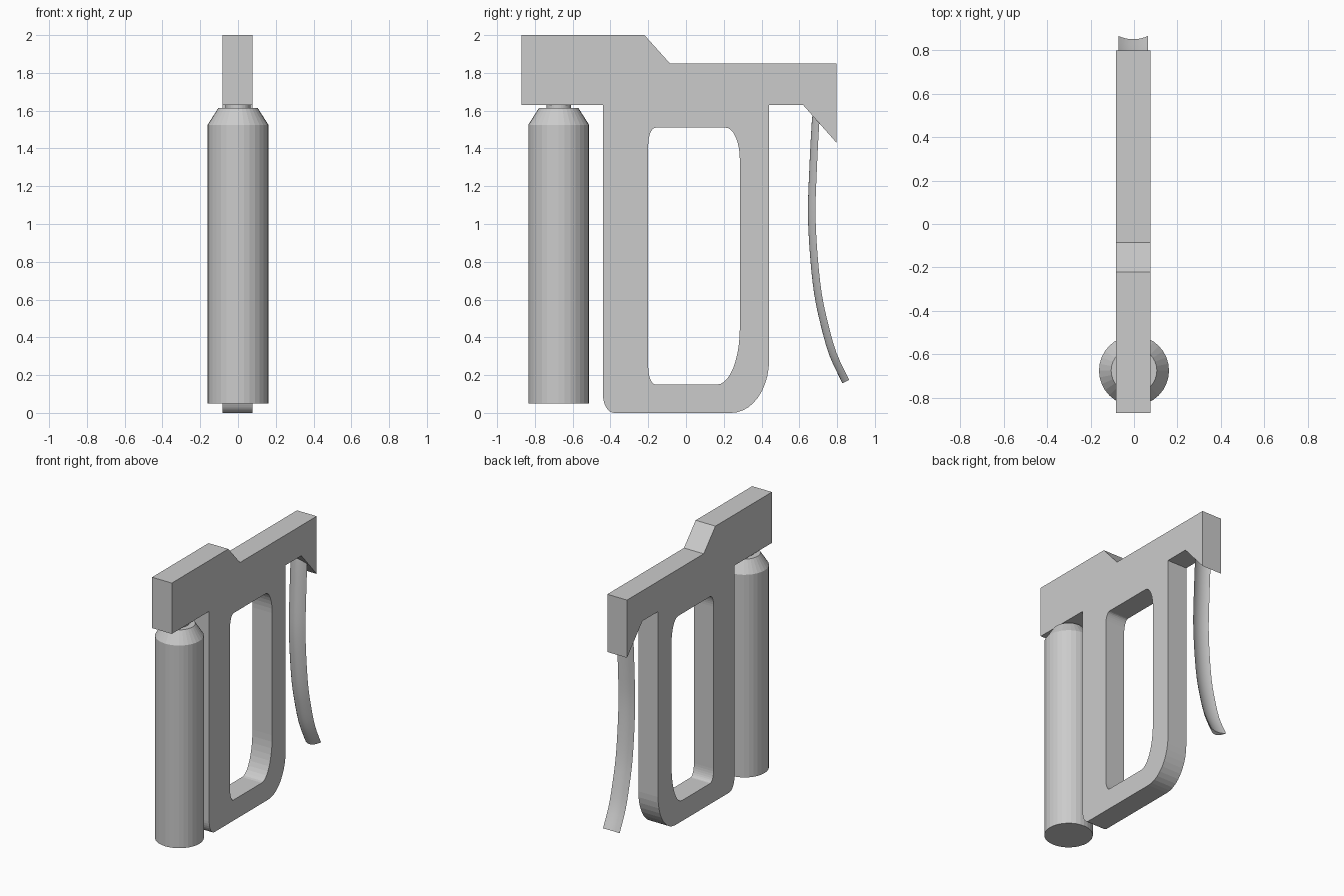
import bpy, bmesh, math
from mathutils import Vector

if "Cube" in bpy.data.objects:
    bpy.data.objects.remove(bpy.data.objects["Cube"])

XC, HALF = -0.0035, 0.0795   # centre and half thickness of the flat body

grey = bpy.data.materials.new("light grey")
grey.diffuse_color = (0.6, 0.6, 0.6, 1)
grey.use_nodes = True
grey.node_tree.nodes["Principled BSDF"].inputs["Base Color"].default_value = grey.diffuse_color


def add_object(name, mesh):
    ob = bpy.data.objects.new(name, mesh)
    bpy.context.collection.objects.link(ob)
    mesh.materials.clear()
    mesh.materials.append(grey)
    return ob


def corner(start, corner_pt, end, n=8):
    """Quarter ellipse from start to end, rounding off corner_pt."""
    s, c, e = Vector(start), Vector(corner_pt), Vector(end)
    centre = s + e - c
    return [tuple(centre + (s - centre) * math.cos(a) + (e - centre) * math.sin(a))
            for a in (i * math.pi / 2 / n for i in range(n + 1))]


def mesh_from_bmesh(name, bm):
    bmesh.ops.recalc_face_normals(bm, faces=bm.faces)
    me = bpy.data.meshes.new(name)
    bm.to_mesh(me)
    bm.free()
    return add_object(name, me)


# Body: side profile (y, z) with grip opening, extruded along x
outline = [(-0.87, 1.63), (-0.87, 2.0), (-0.22, 2.0), (-0.085, 1.85),
           (0.797, 1.85), (0.797, 1.43), (0.62, 1.63), (0.44, 1.63)]
outline += corner((0.44, 0.28), (0.44, 0), (0.24, 0), 10)
outline += corner((-0.38, 0), (-0.44, 0), (-0.44, 0.10))
outline += [(-0.44, 1.63)]
opening = corner((-0.20, 1.42), (-0.20, 1.51), (-0.16, 1.51))
opening += corner((0.21, 1.51), (0.285, 1.51), (0.285, 1.34))
opening += corner((0.285, 0.45), (0.285, 0.15), (0.165, 0.15), 10)
opening += corner((-0.16, 0.15), (-0.20, 0.15), (-0.20, 0.24))

curve = bpy.data.curves.new("body_profile", 'CURVE')
curve.dimensions = '2D'
curve.fill_mode = 'BOTH'
curve.extrude = HALF
for pts in (outline, opening):
    sp = curve.splines.new('POLY')
    sp.points.add(len(pts) - 1)
    for p, (y, z) in zip(sp.points, pts):
        p.co = (y, z, 0, 1)
    sp.use_cyclic_u = True
helper = bpy.data.objects.new("body_profile", curve)
bpy.context.collection.objects.link(helper)
bpy.context.view_layer.update()
body_mesh = bpy.data.meshes.new_from_object(
    helper.evaluated_get(bpy.context.evaluated_depsgraph_get()))
bpy.data.objects.remove(helper)
for poly in body_mesh.polygons:
    poly.use_smooth = False
body = add_object("grip_body", body_mesh)
body.rotation_euler = (math.pi / 2, 0, math.pi / 2)
body.location.x = XC

# Canister: lathed profile (radius, z) with tapered shoulder and neck
bm = bmesh.new()
SIDES = 32
rings = []
for r, z in [(0.161, 0.05), (0.161, 1.525), (0.105, 1.613), (0.065, 1.613), (0.065, 1.64)]:
    rings.append([bm.verts.new((r * math.cos(a), -0.674 + r * math.sin(a), z))
                  for a in (2 * math.pi * i / SIDES for i in range(SIDES))])
for lo, hi in zip(rings, rings[1:]):
    for i in range(SIDES):
        j = (i + 1) % SIDES
        bm.faces.new((lo[i], lo[j], hi[j], hi[i]))
bm.faces.new(rings[0][::-1])
bm.faces.new(rings[-1])
mesh_from_bmesh("canister", bm)

# Lever: crescent cross-section swept along a curved path (y, z)
path = [Vector(p) for p in [(0.70, 1.66), (0.686, 1.54), (0.672, 1.27), (0.6655, 1.05),
                            (0.677, 0.83), (0.698, 0.635), (0.73, 0.48),
                            (0.777, 0.313), (0.846, 0.166)]]
ext = [2 * path[0] - path[1]] + path + [2 * path[-1] - path[-2]]
samples = []
STEPS = 3
for i in range(1, len(ext) - 2):
    a, b, c, d = ext[i - 1:i + 3]
    for k in range(STEPS):
        t = k / STEPS
        samples.append(0.5 * (2 * b + (c - a) * t + (2 * a - 5 * b + 4 * c - d) * t * t
                              + (3 * b - a - 3 * c + d) * t ** 3))
samples.append(path[-1])

W, N = 0.067, 10
us = [-1 + 2 * i / N for i in range(N + 1)]
section = [(W * u, 0.020 - 0.040 * (1 - u * u)) for u in us]               # convex front
section += [(W * u, 0.020 - 0.016 * (1 - u * u)) for u in us[-2:0:-1]]     # hollow back
bm = bmesh.new()
rings = []
for i, p in enumerate(samples):
    tan = (samples[min(i + 1, len(samples) - 1)] - samples[max(i - 1, 0)]).normalized()
    nrm = Vector((-tan.y, tan.x))
    rings.append([bm.verts.new((XC + x, p.x + nrm.x * v, p.y + nrm.y * v))
                  for x, v in section])
M = len(section)
for lo, hi in zip(rings, rings[1:]):
    for i in range(M):
        j = (i + 1) % M
        bm.faces.new((lo[i], lo[j], hi[j], hi[i]))
bm.faces.new(rings[0])
bm.faces.new(rings[-1])
lever = mesh_from_bmesh("lever", bm)
bpy.ops.object.select_all(action='DESELECT')
lever.select_set(True)
bpy.context.view_layer.objects.active = lever
bpy.ops.object.shade_smooth_by_angle(angle=math.radians(30))
